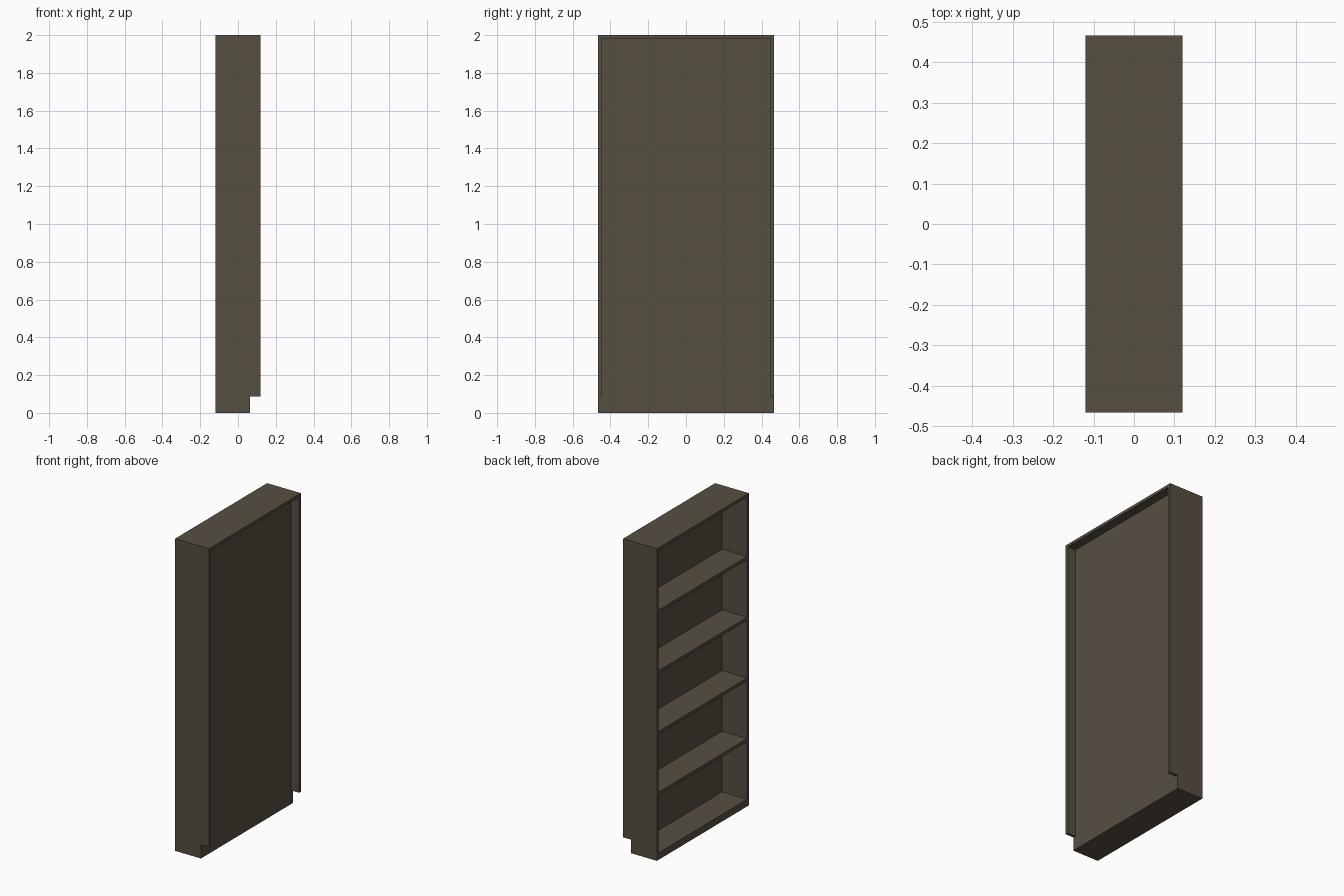
import bpy, bmesh

if "Cube" in bpy.data.objects:
    bpy.data.objects.remove(bpy.data.objects["Cube"])

wood = bpy.data.materials.new("dark_wood")
wood.diffuse_color = (0.095, 0.077, 0.053, 1)
wood.use_nodes = True
wood.node_tree.nodes["Principled BSDF"].inputs["Base Color"].default_value = wood.diffuse_color

X0, X1 = -0.12, 0.12      # open face, wall face
XB0, XB1 = 0.058, 0.0635  # back panel
W, T, H = 0.466, 0.018, 2.0
KICK = 0.087              # skirting cut-out height


def extrude_profile(name, profile, y0, y1):
    """Extrude an xz outline along y."""
    bm = bmesh.new()
    face = bm.faces.new([bm.verts.new((x, y0, z)) for x, z in profile])
    out = bmesh.ops.extrude_face_region(bm, geom=[face])
    verts = [v for v in out["geom"] if isinstance(v, bmesh.types.BMVert)]
    bmesh.ops.translate(bm, verts=verts, vec=(0, y1 - y0, 0))
    bmesh.ops.recalc_face_normals(bm, faces=bm.faces)
    mesh = bpy.data.meshes.new(name)
    bm.to_mesh(mesh)
    bm.free()
    mesh.materials.append(wood)
    obj = bpy.data.objects.new(name, mesh)
    bpy.context.collection.objects.link(obj)
    return obj


def board(name, x0, x1, z0, z1):
    """Board spanning between the two sides."""
    return extrude_profile(name, [(x0, z0), (x1, z0), (x1, z1), (x0, z1)], -W + T, W - T)


# Sides, notched at the lower wall edge to clear a skirting board
side = [(X0, 0), (XB1, 0), (XB1, KICK), (X1, KICK), (X1, H), (X0, H)]
extrude_profile("side_front", side, -W, -W + T)
extrude_profile("side_rear", side, W - T, W)

# Top, base and recessed back panel
board("top", X0, X1, H - T, H)
board("base", X0, XB0, 0, 0.045)
board("back_panel", XB0, XB1, 0, H - T)

# Four evenly spaced shelves
for i in range(1, 5):
    z = 0.045 + 0.389 * i
    board(f"shelf_{i}", X0, XB0, z - 0.02, z)
